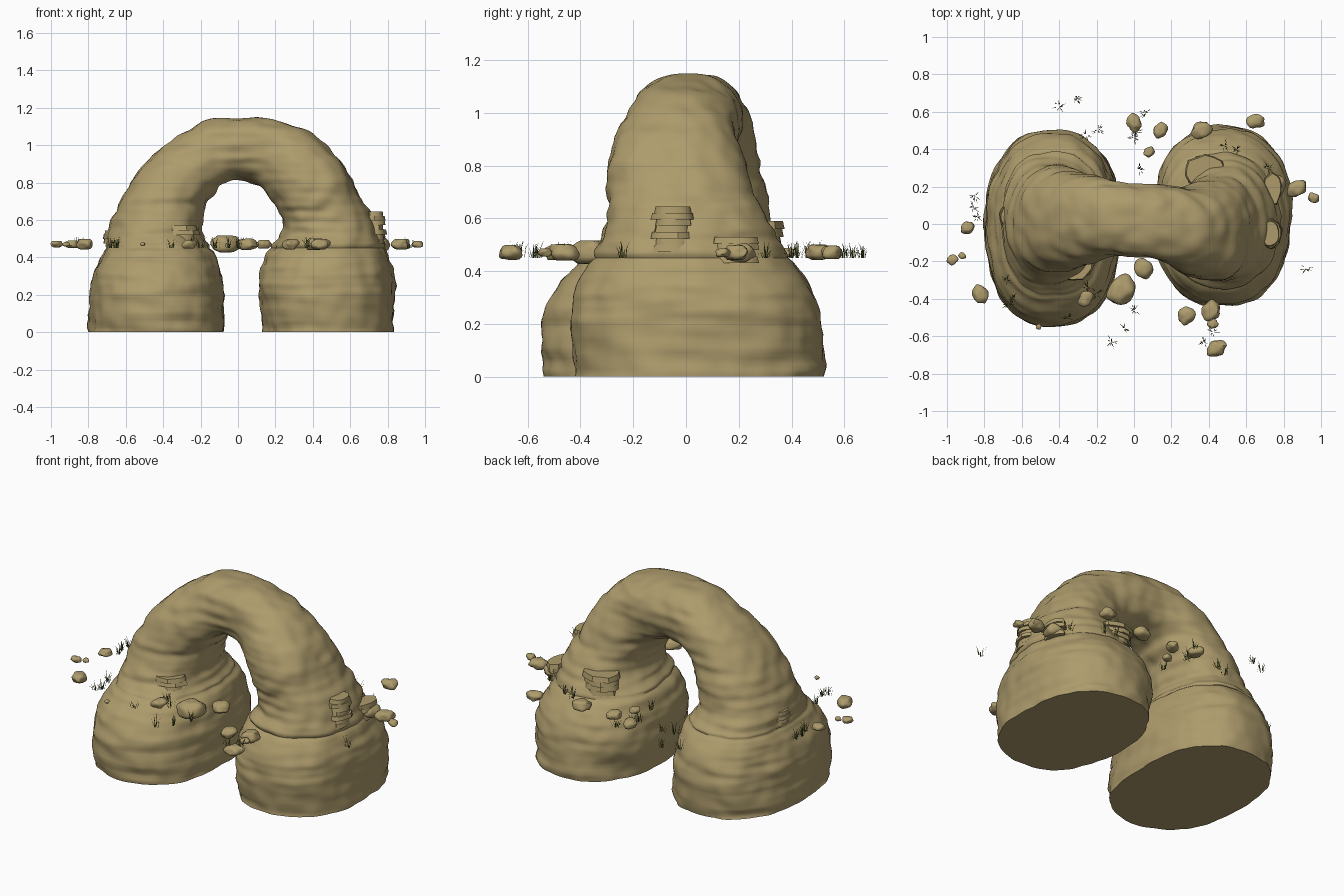
import bpy, bmesh, math, random
from mathutils import Vector, Matrix, noise

random.seed(7)
if "Cube" in bpy.data.objects:
    bpy.data.objects.remove(bpy.data.objects["Cube"])


def make_material(name, rgb):
    mat = bpy.data.materials.new(name)
    mat.use_nodes = True
    mat.diffuse_color = (*rgb, 1)
    mat.node_tree.nodes["Principled BSDF"].inputs["Base Color"].default_value = (*rgb, 1)
    return mat


stone = make_material("sandstone", (0.42, 0.33, 0.15))
green = make_material("dry grass", (0.12, 0.14, 0.03))


def finish(bm, name, mat, angle=None):
    bmesh.ops.recalc_face_normals(bm, faces=bm.faces)
    mesh = bpy.data.meshes.new(name)
    bm.to_mesh(mesh)
    bm.free()
    mesh.materials.append(mat)
    obj = bpy.data.objects.new(name, mesh)
    bpy.context.collection.objects.link(obj)
    if angle:
        bpy.ops.object.select_all(action='DESELECT')
        obj.select_set(True)
        bpy.context.view_layer.objects.active = obj
        bpy.ops.object.shade_smooth_by_angle(angle=math.radians(angle))
    return obj


def roughness(p):
    """Weathered stone: broad lumps, small bumps and flat-lying strata."""
    lumps = noise.noise(p * 4.5) * 0.016
    bumps = noise.noise(p * 13) * 0.008
    layers = noise.noise(Vector((p.x * 3, p.y * 3, p.z * 24))) * 0.011
    return lumps + bumps + layers


def spline(a, b, c, d, t):
    return [0.5 * (2 * q + (r - p) * t + (2 * p - 5 * q + 4 * r - s) * t * t
                   + (3 * q - p - 3 * r + s) * t ** 3) for p, q, r, s in zip(a, b, c, d)]


# Arch: cross-sections from foot to foot (outer x, z, inner x, z, front y, back y)
stations = [
    (-.80, 0, -.07, 0, -.53, .49), (-.79, .2, -.08, .2, -.54, .5),
    (-.77, .33, -.1, .33, -.5, .46), (-.73, .43, -.14, .44, -.4, .41),
    (-.7, .5, -.19, .5, -.33, .36), (-.67, .6, -.2, .56, -.29, .32),
    (-.59, .78, -.18, .66, -.25, .3), (-.42, .98, -.13, .74, -.22, .27),
    (-.22, 1.11, -.07, .8, -.18, .24), (0, 1.15, 0, .82, -.18, .22),
    (.22, 1.13, .09, .79, -.2, .2), (.44, 1.03, .16, .73, -.27, .2),
    (.59, .86, .22, .64, -.3, .24), (.67, .7, .24, .57, -.3, .28),
    (.74, .56, .22, .51, -.31, .33), (.78, .45, .17, .45, -.35, .39),
    (.82, .33, .12, .33, -.41, .48), (.84, .2, .11, .2, -.44, .52),
    (.83, 0, .14, 0, -.42, .52)]
STEPS, SIDES = 10, 120
last = len(stations) - 1
sections = []
for i in range(last):
    near = [stations[min(max(i + k, 0), last)] for k in (-1, 0, 1, 2)]
    sections += [spline(*near, s / STEPS) for s in range(STEPS)]
sections.append(stations[-1])

bm = bmesh.new()
rings = []
for ox, oz, ix, iz, y0, y1 in sections:
    outer, inner = Vector((ox, 0, oz)), Vector((ix, 0, iz))
    mid, half = (outer + inner) / 2, (outer - inner) / 2
    mid.y = (y0 + y1) / 2
    side = Vector((0, (y1 - y0) / 2, 0))
    ring = []
    for k in range(SIDES):
        a = math.tau * k / SIDES
        c, s = math.cos(a), math.sin(a)
        c, s = [math.copysign(abs(v) ** 0.87, v) for v in (c, s)]
        out = half * c + side * s
        p = mid + out
        p += out.normalized() * roughness(p)
        # undercut where the legs rest on their pedestals
        p -= out.normalized() * 0.012 * math.exp(-((p.z - 0.45) / 0.01) ** 2)
        p.z = max(p.z, 0)
        ring.append(bm.verts.new(p))
    rings.append(ring)
for ring in (rings[0], rings[-1]):
    for v in ring:
        v.co.z = 0
    bm.faces.new(ring)
for r, q in zip(rings, rings[1:]):
    for k in range(SIDES):
        n = (k + 1) % SIDES
        bm.faces.new((r[k], r[n], q[n], q[k]))
finish(bm, "rock_arch", stone, 50)


# Loose boulders lying around at the height of the pedestal tops
def boulder(bm, centre, size):
    turn = Matrix.Rotation(random.uniform(0, math.tau), 3, 'Z')
    shift = Vector((random.uniform(0, 50), 0, 0))
    made = bmesh.ops.create_icosphere(bm, subdivisions=3, radius=1)
    for v in made["verts"]:
        d = v.co.normalized()
        d *= 1 + 0.3 * noise.noise(d * 1.3 + shift)
        d = Vector((d.x * 1.05, d.y * 0.85, max(min(d.z, 0.85), -0.8) * 0.68))
        v.co = Vector(centre) + turn @ d * size


boulders = [
    (0, .54, .045), (.14, .5, .042), (.08, .385, .03), (.36, .5, .052), (.65, .55, .046),
    (.87, .19, .05), (.96, .14, .03), (.75, .2, .065), (-.89, -.02, .036), (-.97, -.19, .03),
    (-.92, -.17, .02), (-.82, -.375, .05), (-.07, -.355, .08), (.05, -.235, .055),
    (.28, -.49, .05), (.41, -.465, .055), (.42, -.535, .028), (.44, -.665, .05),
    (-.26, -.4, .042), (-.51, -.55, .016)]
bm = bmesh.new()
for x, y, size in boulders:
    boulder(bm, (x, y, 0.47), size)
finish(bm, "boulders", stone, 45)


# Layered outcrops: stacks of irregular slabs sunk into the rock
def outcrop(name, centre, rx, ry, height, layers):
    bm = bmesh.new()
    thick = height / layers
    for i in range(layers):
        grow = random.uniform(0.8, 1.05)
        made = bmesh.ops.create_cone(bm, cap_ends=True, segments=14, radius1=grow,
                                     radius2=grow * 0.93, depth=thick)
        for v in made["verts"]:
            wob = 1 + 0.18 * noise.noise(Vector((v.co.x, v.co.y, i * 0.6)) * 1.7)
            v.co = Vector((centre[0] + v.co.x * rx * wob, centre[1] + v.co.y * ry * wob,
                           centre[2] + v.co.z - height / 2 + (i + 0.5) * thick))
    finish(bm, name, stone, 35)


outcrop("front_outcrop", (-.33, -.22, .52), .12, .08, .1, 4)
outcrop("back_outcrop", (.38, .28, .53), .11, .09, .12, 4)
outcrop("left_outcrop", (.73, -.05, .56), .06, .08, .17, 7)
outcrop("left_low_outcrop", (.74, .19, .48), .05, .085, .1, 4)
outcrop("right_outcrop", (-.67, .04, .51), .05, .07, .07, 3)

# Grass: small tufts of thin bent blades
tufts = [
    (-.4, .63), (-.31, .67), (-.26, .48), (-.19, .5), (0, .46), (.01, .49), (.06, .6),
    (.03, .29), (-.85, .15), (-.84, .04), (-.86, .09), (-.68, -.3), (.92, -.24), (0, -.46),
    (-.05, -.56), (-.12, -.63), (.37, -.63), (.42, -.58), (.55, .4), (.48, .42),
    (-.67, -.43), (-.36, -.5), (-.25, -.34), (-.2, -.37), (.72, .3), (-.65, -.4)]
bm = bmesh.new()
for x, y in tufts:
    for blade in range(12):
        a = random.uniform(0, math.tau)
        lean = Vector((math.cos(a), math.sin(a), 0))
        across = Vector((-lean.y, lean.x, 0)) * 0.0018
        root = Vector((x, y, 0.45)) + lean * random.uniform(0, 0.02)
        tall = random.uniform(0.025, 0.07)
        bend = root + lean * 0.006 + Vector((0, 0, tall * 0.6))
        tip = root + lean * random.uniform(0.012, 0.025) + Vector((0, 0, tall))
        a0, a1, b0, b1, t = [bm.verts.new(p) for p in (
            root - across, root + across, bend - across, bend + across, tip)]
        bm.faces.new((a0, a1, b1, b0))
        bm.faces.new((b0, b1, t))
finish(bm, "grass_tufts", green)
